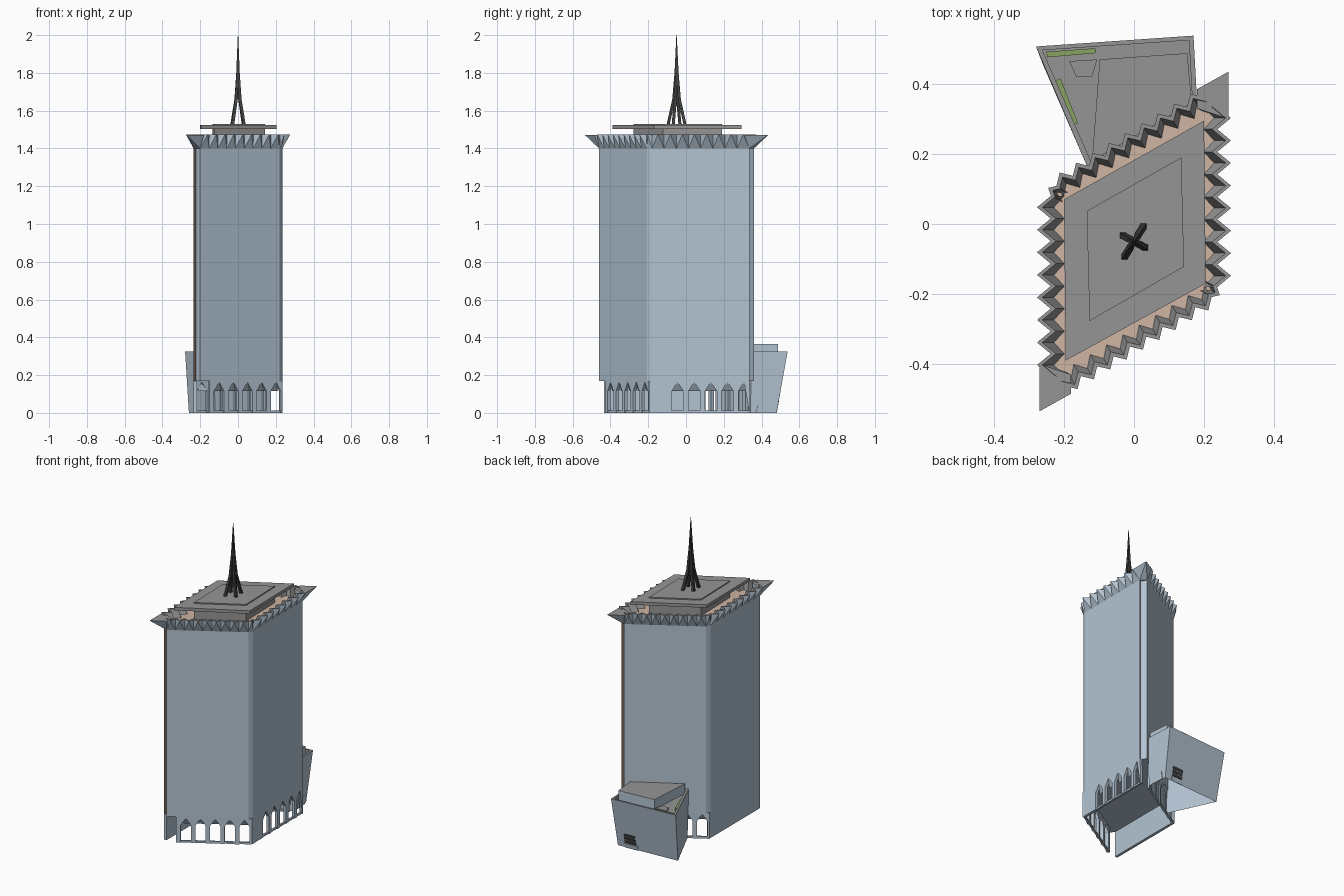
import bpy, bmesh
from mathutils import Vector

cube = bpy.data.objects.get("Cube")
if cube:
    bpy.data.objects.remove(cube)


def material(name, r, g, b):
    m = bpy.data.materials.new(name)
    m.use_nodes = True
    m.diffuse_color = (r, g, b, 1)
    node = next(n for n in m.node_tree.nodes if n.type == 'BSDF_PRINCIPLED')
    node.inputs["Base Color"].default_value = (r, g, b, 1)
    return m


BLUE = material("pale blue wall", 0.45, 0.55, 0.64)
GREY = material("roof grey", 0.30, 0.30, 0.30)
PEACH = material("peach terrace", 0.62, 0.46, 0.37)
BROWN = material("brown trim", 0.16, 0.12, 0.09)
DARK = material("dark metal", 0.05, 0.05, 0.05)
GREEN = material("planting green", 0.25, 0.37, 0.12)


def build(name, faces, mats, rule=None, hull=False):
    """Make an object from a list of faces, each a list of points."""
    bm = bmesh.new()
    if hull:
        for p in faces:
            bm.verts.new(p)
        bmesh.ops.convex_hull(bm, input=bm.verts)
    else:
        for face in faces:
            bm.faces.new([bm.verts.new(p) for p in face])
        bmesh.ops.remove_doubles(bm, verts=bm.verts, dist=0.0002)
    bmesh.ops.recalc_face_normals(bm, faces=bm.faces)
    bm.normal_update()
    if rule:
        for f in bm.faces:
            f.material_index = rule(f)
    me = bpy.data.meshes.new(name)
    bm.to_mesh(me)
    bm.free()
    for m in mats:
        me.materials.append(m)
    ob = bpy.data.objects.new(name, me)
    bpy.context.collection.objects.link(ob)
    return ob


def ring(poly, z):
    return [Vector((x, y, z)) for x, y in poly]


def loft(rings, bottom=True, top=True):
    faces = []
    for a, b in zip(rings, rings[1:]):
        n = len(a)
        faces += [[a[i], a[(i + 1) % n], b[(i + 1) % n], b[i]] for i in range(n)]
    if bottom:
        faces.append(rings[0][::-1])
    if top:
        faces.append(rings[-1])
    return faces


def prism(name, poly, z0, z1, mats, rule=None, bottom=True):
    return build(name, loft([ring(poly, z0), ring(poly, z1)], bottom), mats, rule)


def turned(poly):
    """Half turn about the tower axis."""
    return [(-x, -0.1 - y) for x, y in poly]


def upward(f):
    return 1 if f.normal.z > 0.7 else 0


# Tower shaft: a parallelogram with slots at the two sharp corners
FLOOR, EAVES, RIM = 0.17, 1.40, 1.475
half = [(-0.2, -0.46), (0.22, -0.207), (0.235, -0.18), (0.235, 0.335), (0.222, 0.325)]
plan = half + turned(half)


def slot_rule(f):
    c = f.calc_center_median()
    in_slot = abs(abs(c.x) - 0.2285) < 0.001 and abs(c.y + 0.05) > 0.3
    return 1 if in_slot else 0


prism("tower_shaft", plan, FLOOR, EAVES, [BLUE, BROWN], slot_rule)
prism("terrace_floor", plan, EAVES, EAVES + 0.02, [PEACH])


# Ground arcade walls with pointed openings
def arcade(name, a, b, centres, half_width=0.031, depth=0.018):
    a, b = Vector((*a, 0)), Vector((*b, 0))
    length = (b - a).length
    along = (b - a) / length
    inward = Vector((-along.y, along.x, 0))

    def at(s, z, d=0):
        return a + along * s + inward * d + Vector((0, 0, z))

    outline = [(0, FLOOR), (0, 0)]
    hoods, sills = [], []
    for t in centres:
        s = t * length
        l, r = s - half_width, s + half_width
        outline += [(l, 0), (l, 0.115), (s, 0.163), (r, 0.115), (r, 0)]
        hoods.append([at(l, 0.115, 0.03), at(r, 0.115, 0.03), at(s, 0.163)])
        sills += loft([[at(u, z, d) for u, d in ((l, 0.004), (r, 0.004), (r, 0.016), (l, 0.016))]
                       for z in (0, 0.012)])
    outline += [(length, 0), (length, FLOOR)]
    build(name, loft([[at(s, z, d) for s, z in outline] for d in (0, depth)]), [BLUE])
    if centres:
        build(name + "_hoods", hoods, [BLUE])
        build(name + "_sills", sills, [BLUE])


bays = [0.13 + 0.195 * i for i in range(5)]
front = [(-0.15, -0.43), (0.235, -0.197)]
arcade("front_arcade", *front, bays)
arcade("back_arcade", *turned(front), bays)
arcade("right_side_arcade", (0.235, -0.19), (0.235, 0.335), [0.277 + 0.168 * i for i in range(5)])
left_wall = turned([(0.235, -0.19), (0.235, 0.335)])
arcade("plain_base_wall", *left_wall, [])

# Flared crown of hollow folded teeth
outer, inner = [], []


def crown_run(a, b, teeth, flare):
    a, b = Vector((*a, 0)), Vector((*b, 0))
    d = (b - a).normalized()
    out = Vector((d.y, -d.x, 0))

    def at(t, offset, z):
        return a.lerp(b, t) + out * offset + Vector((0, 0, z))

    for i in range(teeth):
        t0, t1 = i / teeth, (i + 1) / teeth
        tm = (t0 + t1) / 2
        b0, b1 = at(t0, 0, EAVES), at(t1, 0, EAVES)
        v0, v1, p = at(t0, 0.003, RIM), at(t1, 0.003, RIM), at(tm, flare, RIM)
        i0, i1, ip = at(t0, -0.012, RIM), at(t1, -0.012, RIM), at(tm, flare - 0.015, RIM)
        f0, f1, fp = at(t0, -0.036, 1.421), at(t1, -0.036, 1.421), at(tm, -0.006, 1.421)
        outer.extend([[b0, p, v0], [b0, b1, p], [b1, v1, p]])
        inner.extend([[v0, p, ip, i0], [p, v1, i1, ip], [i0, ip, fp, f0], [ip, i1, f1, fp]])


for pts in (half, turned(half)):
    crown_run(pts[0], pts[1], 9, 0.03)
    crown_run(pts[1], pts[2], 1, 0.02)
    crown_run(pts[2], pts[3], 8, 0.042)
build("crown_teeth", outer, [BLUE])
build("crown_lining", inner, [GREY])

# Pointed prows at the two sharp corners
prow_low = [(-0.2, -0.46), (-0.235, -0.435), (-0.2, -0.42)]
prow_top = [(-0.27, -0.40), (-0.27, -0.535), (-0.18, -0.485), (-0.18, -0.43)]
for name, fn in (("front_prow", list), ("back_prow", turned)):
    build(name, ring(fn(prow_low), EAVES) + ring(fn(prow_top), RIM - 0.004),
          [BLUE, GREY], upward, hull=True)

# Roof slab and its raised middle
prism("roof_slab", [(-0.195, -0.39), (0.205, -0.17), (0.2, 0.295), (-0.2, 0.07)], 1.503, 1.523, [GREY])
prism("roof_core", [(-0.127, -0.277), (0.143, -0.122), (0.135, 0.19), (-0.135, 0.037)], 1.42, 1.53, [GREY])

# Spire of four legs leaning together
legs = []
for x, y in ((-0.028, -0.045), (0.028, 0.045), (0.033, -0.018), (-0.033, 0.018)):
    rings = []
    for z, spread, r in ((1.525, 1, 0.008), (1.66, 0.33, 0.008), (1.8, 0.13, 0.005), (2.0, 0, 0.001)):
        cx, cy = x * spread, y * spread - 0.05
        rings.append(ring([(cx - r, cy - r), (cx + r, cy - r), (cx + r, cy + r), (cx - r, cy + r)], z))
    legs += loft(rings)
build("spire", legs, [DARK])

# Annex: leaning walls, parapet and sunken roof
foot = [(0.17, 0.34), (0.16, 0.48), (-0.26, 0.455), (-0.12, 0.155)]
head = [(0.18, 0.35), (0.17, 0.538), (-0.28, 0.507), (-0.132, 0.16)]
mid = (-0.015, 0.39)
inset = [(mid[0] + (x - mid[0]) * 0.93, mid[1] + (y - mid[1]) * 0.91) for x, y in head]
low, high = ring(foot, 0), ring(head, 0.325)
build("annex_walls", loft([low, high], False, False), [BLUE])
build("annex_parapet", loft([high, ring(inset, 0.325), ring(inset, 0.30)], False), [GREY])
prism("annex_upper_block", [(0.165, 0.345), (0.152, 0.488), (-0.098, 0.47), (-0.12, 0.18)],
      0.30, 0.365, [BLUE, GREY], upward)
prism("annex_step", [(-0.105, 0.47), (-0.185, 0.465), (-0.165, 0.42), (-0.12, 0.42)],
      0.30, 0.312, [BLUE, GREY], upward)
prism("back_planter", [(-0.11, 0.488), (-0.11, 0.502), (-0.25, 0.492), (-0.248, 0.476)], 0.30, 0.318, [GREEN])
prism("side_planter", [(-0.16, 0.288), (-0.21, 0.416), (-0.226, 0.408), (-0.177, 0.282)], 0.30, 0.318, [GREEN])


# Thin plates for the annex openings
def wall_plate(name, side, u0, u1, v0, v1, mat, taper=0):
    a, b, c, d = low[side], low[side + 1], high[side], high[side + 1]
    out = (c - a).cross(b - a).normalized()
    out = out if out.dot(a - Vector((*mid, 0))) > 0 else -out
    quad = [a.lerp(b, u).lerp(c.lerp(d, u), v)
            for u, v in ((u0, v0), (u1, v0), (u1 - taper, v1), (u0 + taper, v1))]
    build(name, loft([quad, [p + out * 0.004 for p in quad]]), [mat])


wall_plate("side_door", 0, 0.2, 0.85, 0, 0.17, BLUE, 0.1)
wall_plate("back_door", 1, 0.12, 0.34, 0, 0.09, BLUE)
for k in range(3):
    wall_plate("back_louvre_%d" % k, 1, 0.13, 0.31, 0.1 + 0.07 * k, 0.15 + 0.07 * k, DARK)
